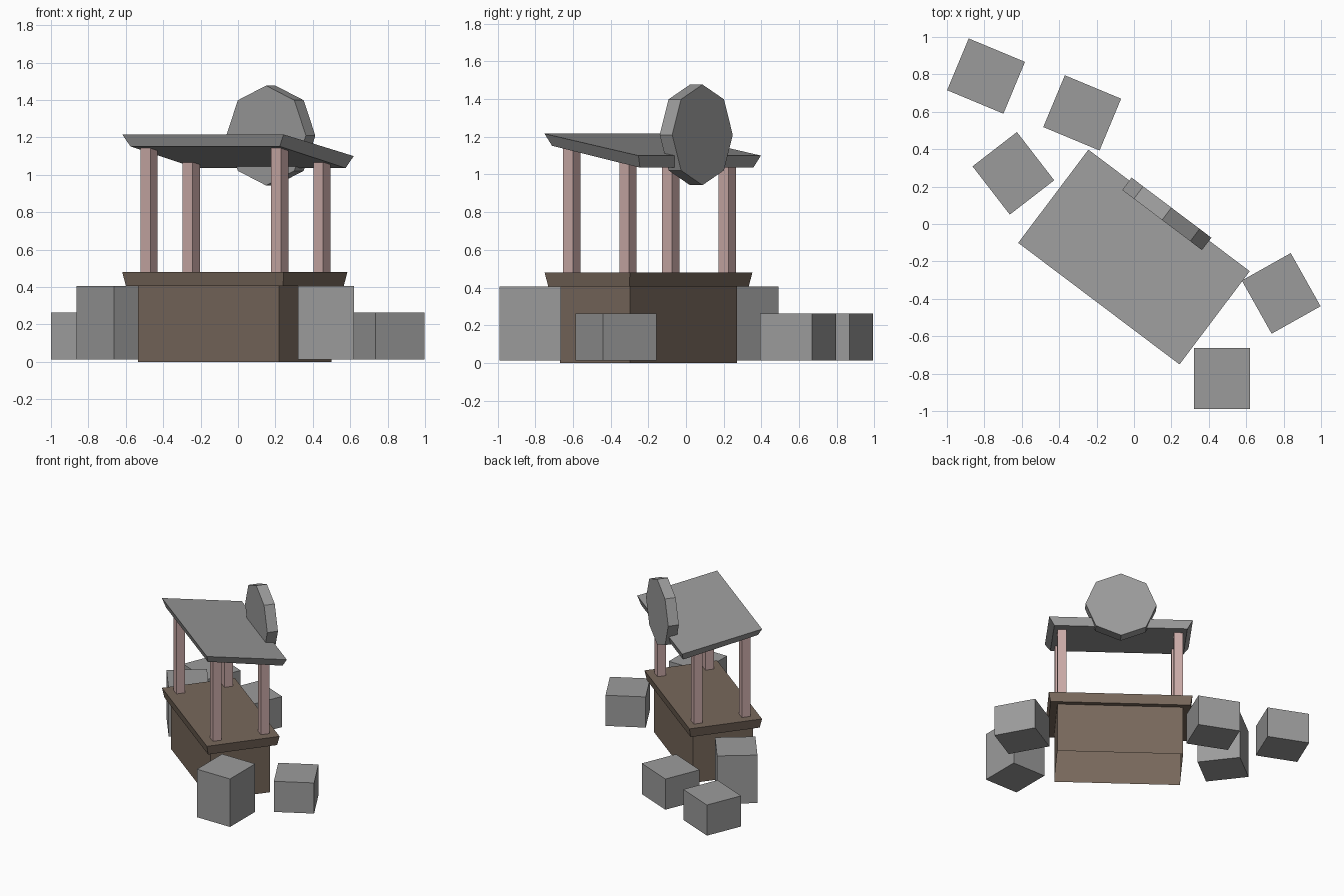
import bpy, bmesh
from math import radians, pi
from mathutils import Matrix

if "Cube" in bpy.data.objects:
    bpy.data.objects.remove(bpy.data.objects["Cube"])

# Local stall frame: x along the counter, y towards the back
STALL = Matrix.Translation((-0.017, -0.199, 0)) @ Matrix.Rotation(radians(-37), 4, 'Z')


def material(name, color):
    m = bpy.data.materials.new(name)
    m.diffuse_color = (*color, 1)
    m.use_nodes = True
    m.node_tree.nodes["Principled BSDF"].inputs["Base Color"].default_value = m.diffuse_color
    return m


wood = material("brown_wood", (0.187, 0.139, 0.106))
post_wood = material("pale_wood", (0.59, 0.40, 0.385))
stone = material("dark_grey", (0.33, 0.33, 0.33))


def finish(name, bm, matrix, mat):
    bmesh.ops.recalc_face_normals(bm, faces=bm.faces[:])
    mesh = bpy.data.meshes.new(name)
    bm.to_mesh(mesh)
    bm.free()
    obj = bpy.data.objects.new(name, mesh)
    obj.matrix_world = matrix
    mesh.materials.append(mat)
    bpy.context.collection.objects.link(obj)
    return obj


def slab(name, matrix, size, z0, z1, mat, center=(0, 0), inset=(0, 0), slope=0, hollow=False):
    """Box from z0 to z1; inset shrinks the underside, slope drops the back edge."""
    bm = bmesh.new()
    bmesh.ops.create_cube(bm, size=2)
    if hollow:  # walls only, open at top and bottom
        bm.normal_update()
        ends = [f for f in bm.faces if abs(f.normal.z) > 0.9]
        bmesh.ops.delete(bm, geom=ends, context='FACES_ONLY')
    for v in bm.verts:
        sx, sy, sz = v.co
        shrink = sz < 0
        x = sx * (size[0] / 2 - inset[0] * shrink)
        y = sy * (size[1] / 2 - inset[1] * shrink)
        z = (z1 if sz > 0 else z0) - (slope if sy > 0 else 0)
        v.co = (center[0] + x, center[1] + y, z)
    return finish(name, bm, matrix, mat)


# Stall body (open underneath) and overhanging counter top
slab("stall_body", STALL, (0.944, 0.466), 0, 0.405, wood, hollow=True)
slab("counter_top", STALL, (1.08, 0.567), 0.405, 0.48, wood, inset=(0.014, 0.014))

# Four roof posts, shorter at the back
for sx, side in ((-1, "left"), (1, "right")):
    for sy, end, top in ((-1, "front", 1.145), (1, "back", 1.065)):
        slab(f"{end}_{side}_post", STALL, (0.066, 0.066), 0.475, top, post_wood,
             center=(sx * 0.4375, 0.006 + sy * 0.1875))

# Sloping roof with tapered rim
slab("roof", STALL, (1.08, 0.624), 1.152, 1.216, stone, center=(0, 0.028),
     inset=(0.04, 0.02), slope=0.116)

# Octagonal sign on the back edge of the roof, one corner up
bm = bmesh.new()
bmesh.ops.create_cone(bm, cap_ends=True, segments=8, radius1=0.267, radius2=0.267, depth=0.083)
finish("round_sign", bm,
       STALL @ Matrix.Translation((0.001, 0.318, 1.21)) @ Matrix.Rotation(pi / 2, 4, 'X'), stone)

# Crates scattered around the stall: x, y, angle, top height
crates = [(-0.791, 0.791, -22.6, 0.263), (-0.277, 0.594, -22.6, 0.263),
          (-0.645, 0.271, -52.3, 0.405), (0.787, -0.371, -60.7, 0.263),
          (0.471, -0.827, 90, 0.405)]
for i, (x, y, a, top) in enumerate(crates, 1):
    place = Matrix.Translation((x, y, 0)) @ Matrix.Rotation(radians(a), 4, 'Z')
    slab(f"crate_{i}", place, (0.326, 0.3), 0.012, top, stone)
